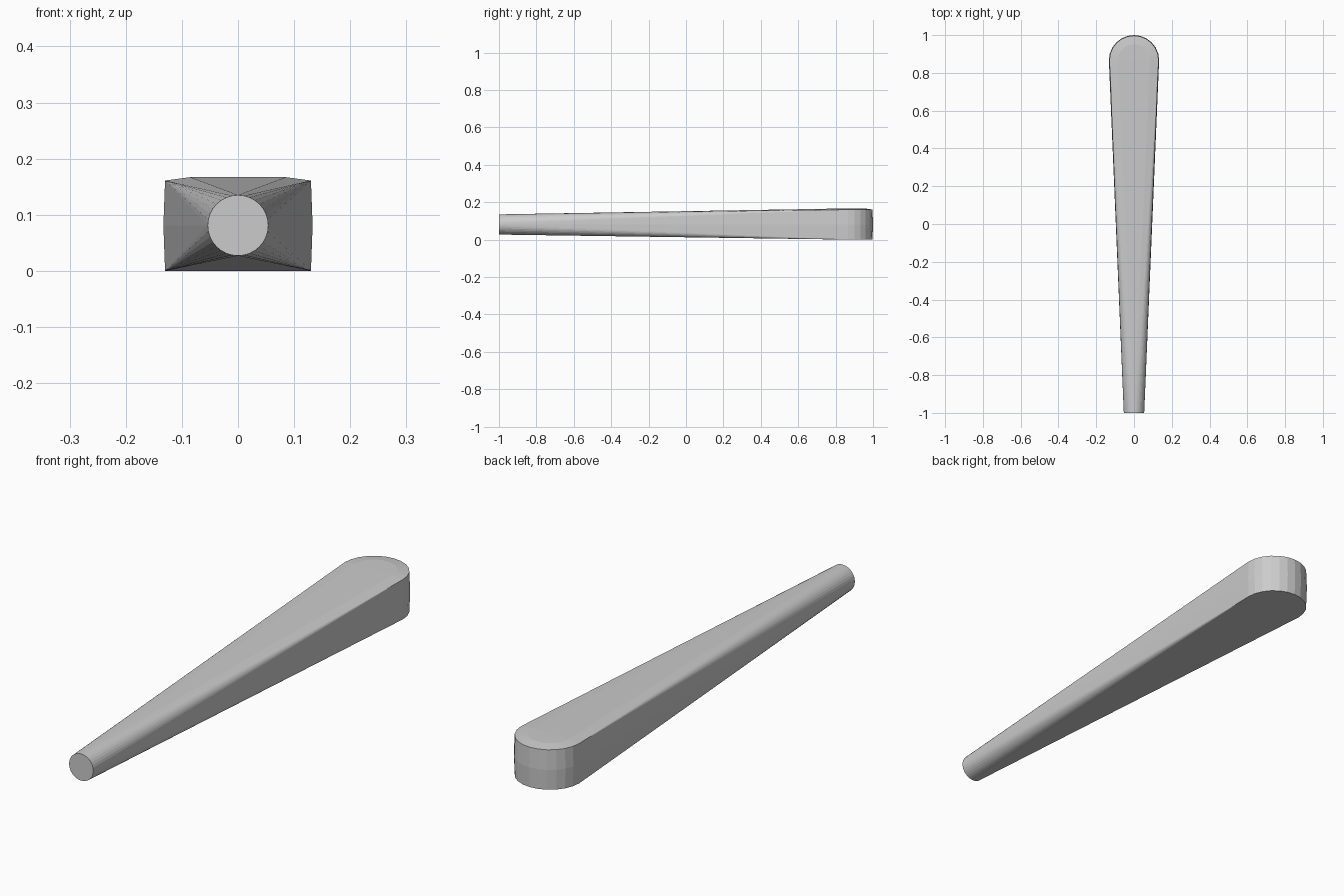
import bpy, bmesh
from math import sin, cos, pi

if "Cube" in bpy.data.objects:
    bpy.data.objects.remove(bpy.data.objects["Cube"])

MID_Z = 0.081
END_Y = 0.867

bm = bmesh.new()

# Round tip of the narrow end
for i in range(32):
    a = 2 * pi * i / 32
    bm.verts.new((0.054 * cos(a), -1, MID_Z + 0.054 * sin(a)))

# Stacked half-round outlines of the wide end: radius, height
for r, z in ((0.130, 0.0), (0.133, MID_Z), (0.130, 0.161), (0.085, 0.167)):
    for i in range(13):
        a = pi * i / 12
        bm.verts.new((r * cos(a), END_Y + r * sin(a), z))

# Taper skin stretched between both ends
res = bmesh.ops.convex_hull(bm, input=bm.verts[:])
loose = [v for v in bm.verts if not v.link_faces]
bmesh.ops.delete(bm, geom=loose, context='VERTS')
bmesh.ops.dissolve_limit(bm, angle_limit=0.002, verts=bm.verts[:], edges=bm.edges[:])
bmesh.ops.recalc_face_normals(bm, faces=bm.faces[:])

mesh = bpy.data.meshes.new("tapered_handle")
bm.to_mesh(mesh)
bm.free()
handle = bpy.data.objects.new("tapered_handle", mesh)
bpy.context.collection.objects.link(handle)
